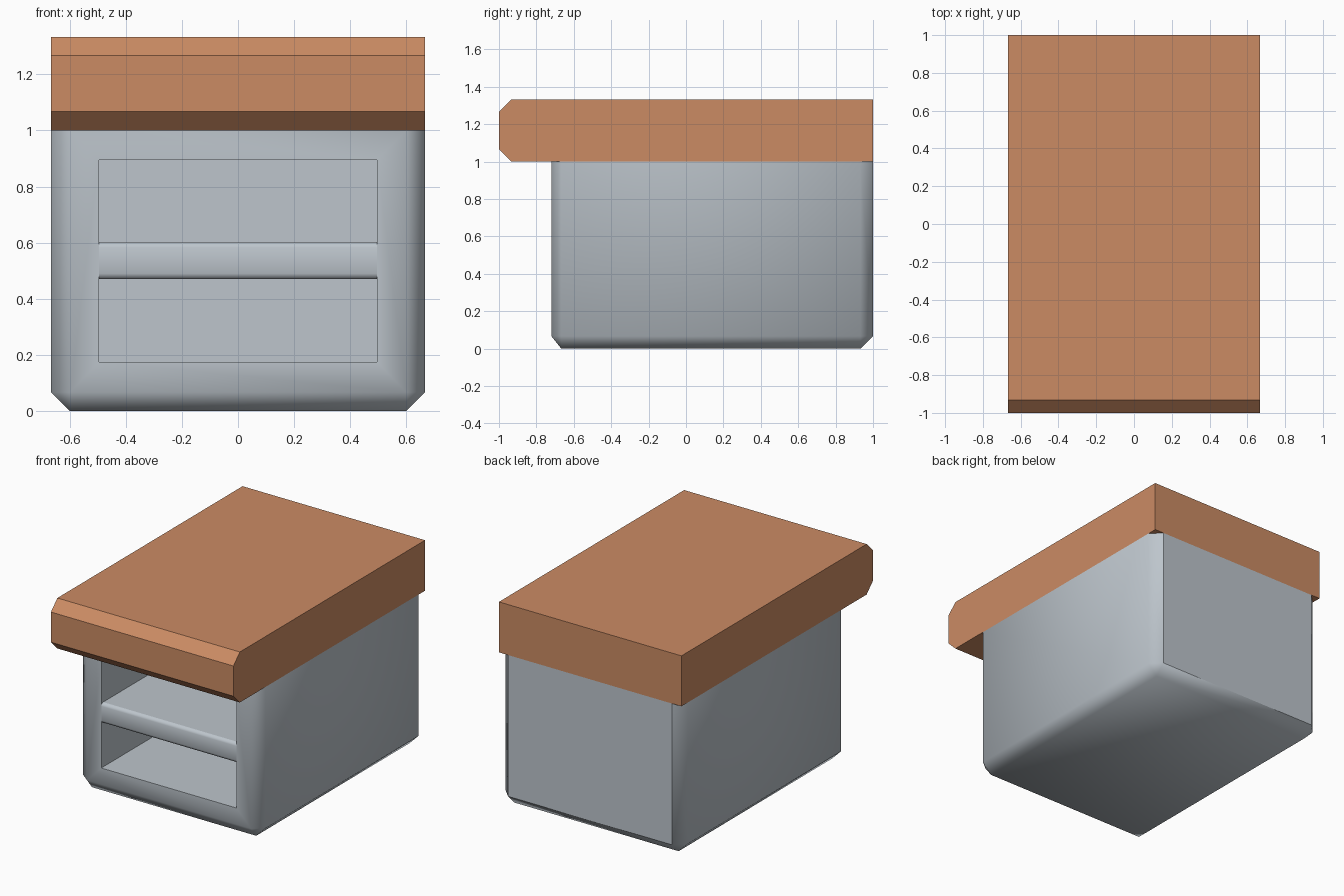
import bpy, bmesh, math

if "Cube" in bpy.data.objects:
    bpy.data.objects.remove(bpy.data.objects["Cube"])


def material(name, rgb):
    m = bpy.data.materials.new(name)
    m.diffuse_color = (*rgb, 1)
    m.use_nodes = True
    m.node_tree.nodes["Principled BSDF"].inputs["Base Color"].default_value = m.diffuse_color
    return m


ORANGE = material("warm orange", (0.60, 0.26, 0.127))
GREY = material("light steel grey", (0.51, 0.56, 0.605))


def box(name, x, y, z, mat, pick=None, width=0.0, segments=1):
    """Box between (min, max) ranges; edges chosen by pick(midpoint) are bevelled."""
    bm = bmesh.new()
    bmesh.ops.create_cube(bm, size=1)
    for v in bm.verts:
        v.co = [r[0] if c < 0 else r[1] for c, r in zip(v.co, (x, y, z))]
    if pick:
        edges = [e for e in bm.edges if pick((e.verts[0].co + e.verts[1].co) / 2)]
        bmesh.ops.bevel(bm, geom=edges, offset=width, segments=segments,
                        profile=0.5, affect='EDGES')
    bmesh.ops.recalc_face_normals(bm, faces=bm.faces)
    me = bpy.data.meshes.new(name)
    bm.to_mesh(me)
    bm.free()
    ob = bpy.data.objects.new(name, me)
    bpy.context.collection.objects.link(ob)
    me.materials.append(mat)
    return ob


def smooth(ob, angle, flat=lambda f: False):
    """Smooth shading, sharp above an angle and around faces that stay flat."""
    bm = bmesh.new()
    bm.from_mesh(ob.data)
    for f in bm.faces:
        f.smooth = True
    for e in bm.edges:
        e.smooth = (len(e.link_faces) == 2
                    and e.calc_face_angle(0) < math.radians(angle)
                    and not any(flat(f) for f in e.link_faces))
    bm.to_mesh(ob.data)
    bm.free()


W = 2 / 3      # half width
C = 0.067      # chamfer size

# thick top slab with a chamfered front end
box("top_slab", (-W, W), (-1, 1), (1, 4 / 3), ORANGE,
    lambda p: p.y < -0.99 and abs(p.x) < 0.01, C)

# cabinet with every edge but the upper ones chamfered
body = box("cabinet", (-W, W), (-W - C, 1), (0, 1), GREY, lambda p: p.z < 0.99, C)
for v in body.data.vertices:
    if v.co.y < -0.73:
        v.co.y = -0.72

# deep front opening
cutter = box("opening_cutter", (-0.495, 0.495), (-0.9, 0.8), (0.175, 0.895), GREY)
cutter.hide_render = True
mod = body.modifiers.new("opening", 'BOOLEAN')
mod.operation = 'DIFFERENCE'
mod.solver = 'EXACT'
mod.object = cutter
bpy.context.view_layer.objects.active = body
bpy.ops.object.modifier_apply(modifier=mod.name)
bpy.data.objects.remove(cutter)
smooth(body, 60, lambda f: f.normal.y > 0.99)

# shelf dividing the opening, softly rounded at the front
shelf = box("shelf", (-0.495, 0.495), (-0.72, 0.8), (0.47, 0.603), GREY,
            lambda p: p.y < -0.7 and abs(p.x) < 0.01, 0.02, 2)
smooth(shelf, 60, lambda f: abs(f.normal.z) > 0.99)
